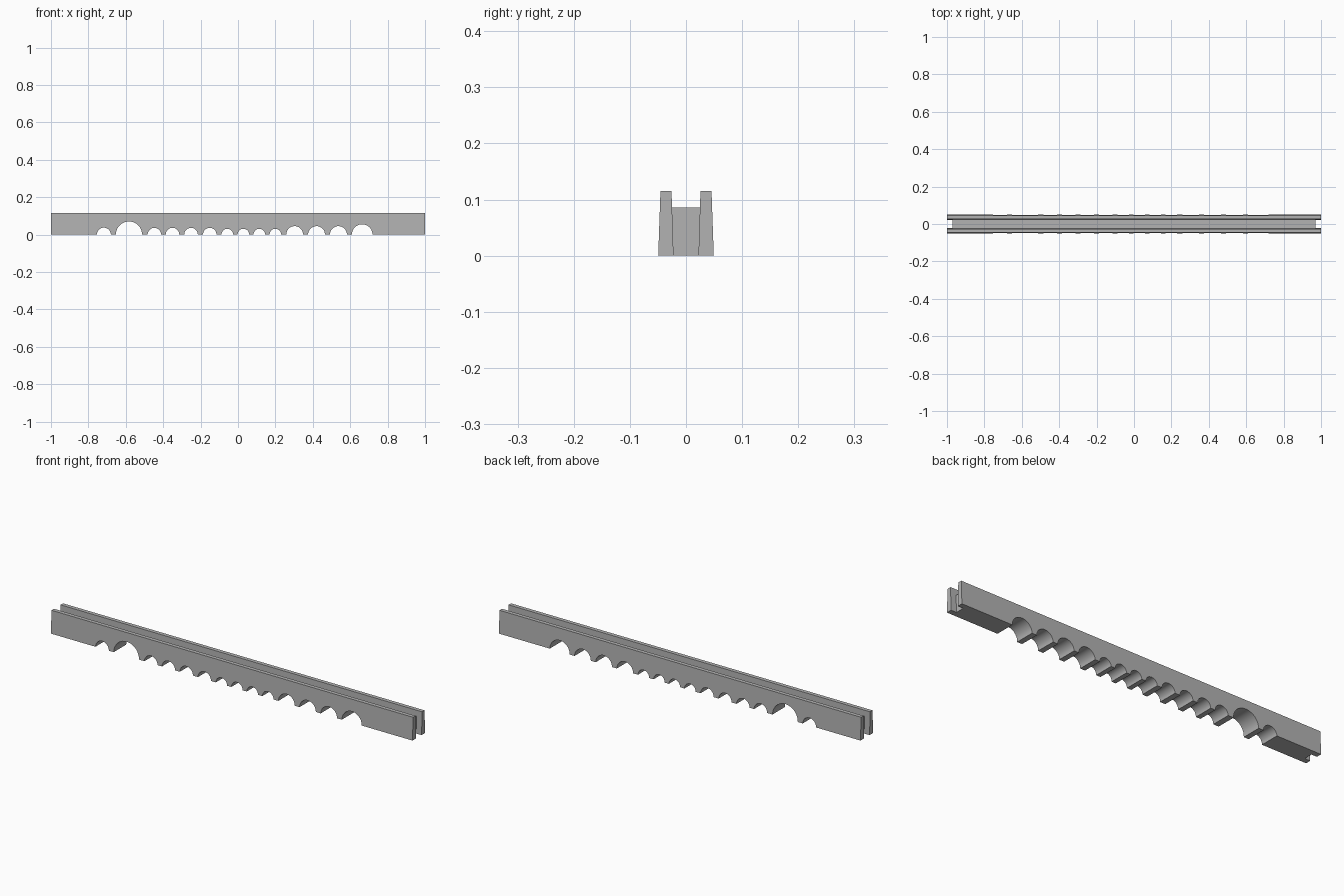
import bpy, bmesh, math

cube = bpy.data.objects.get("Cube")
if cube:
    bpy.data.objects.remove(cube)

# Stone colour shared by every part
stone = bpy.data.materials.new("grey stone")
stone.use_nodes = True
COLOUR = (0.45, 0.45, 0.45, 1)
stone.diffuse_color = COLOUR
stone.node_tree.nodes["Principled BSDF"].inputs["Base Color"].default_value = COLOUR

WALL_TOP, DECK_TOP = 0.115, 0.0855

# Arch openings: centre and radius
ARCHES = [(-0.717, 0.037), (-0.583, 0.070), (-0.447, 0.036), (-0.350, 0.036),
          (-0.251, 0.036), (-0.151, 0.036), (-0.057, 0.031), (0.029, 0.031),
          (0.114, 0.031), (0.200, 0.031), (0.303, 0.045), (0.420, 0.045),
          (0.537, 0.045), (0.664, 0.055)]


def outer(z):
    return 0.0495 - 0.004 * z / WALL_TOP


def inner(z):
    return 0.0222 + 0.0036 * z / WALL_TOP


def side_profile(half_length, top, steps=20):
    """Outline in x and z, with the arches cut into its lower edge."""
    points = [(half_length, top), (-half_length, top), (-half_length, 0)]
    for centre, radius in ARCHES:
        for i in range(steps + 1):
            a = math.pi * (1 - i / steps)
            points.append((centre + radius * math.cos(a), radius * math.sin(a)))
    return points + [(half_length, 0)]


def build(name, points, near, far):
    """Span the outline between two sloping sides, given as y by height."""
    bm = bmesh.new()
    front = [bm.verts.new((x, near(z), z)) for x, z in points]
    back = [bm.verts.new((x, far(z), z)) for x, z in points]
    bm.faces.new(front)
    bm.faces.new(back[::-1])
    for i in range(len(points)):
        j = (i + 1) % len(points)
        bm.faces.new((front[i], back[i], back[j], front[j]))
    bmesh.ops.recalc_face_normals(bm, faces=bm.faces)
    mesh = bpy.data.meshes.new(name)
    bm.to_mesh(mesh)
    bm.free()
    mesh.materials.append(stone)
    ob = bpy.data.objects.new(name, mesh)
    bpy.context.collection.objects.link(ob)
    bpy.ops.object.select_all(action='DESELECT')
    ob.select_set(True)
    bpy.context.view_layer.objects.active = ob
    bpy.ops.object.shade_smooth_by_angle(angle=math.radians(30))


# Parapet walls, battered on their outer sides
wall = side_profile(1.0, WALL_TOP)
build("front_wall", wall, lambda z: -outer(z), lambda z: -inner(z))
build("back_wall", wall, inner, outer)

# Lower roadway between the walls, set back at both ends
build("roadway", side_profile(0.97, DECK_TOP), lambda z: -inner(z), inner)
